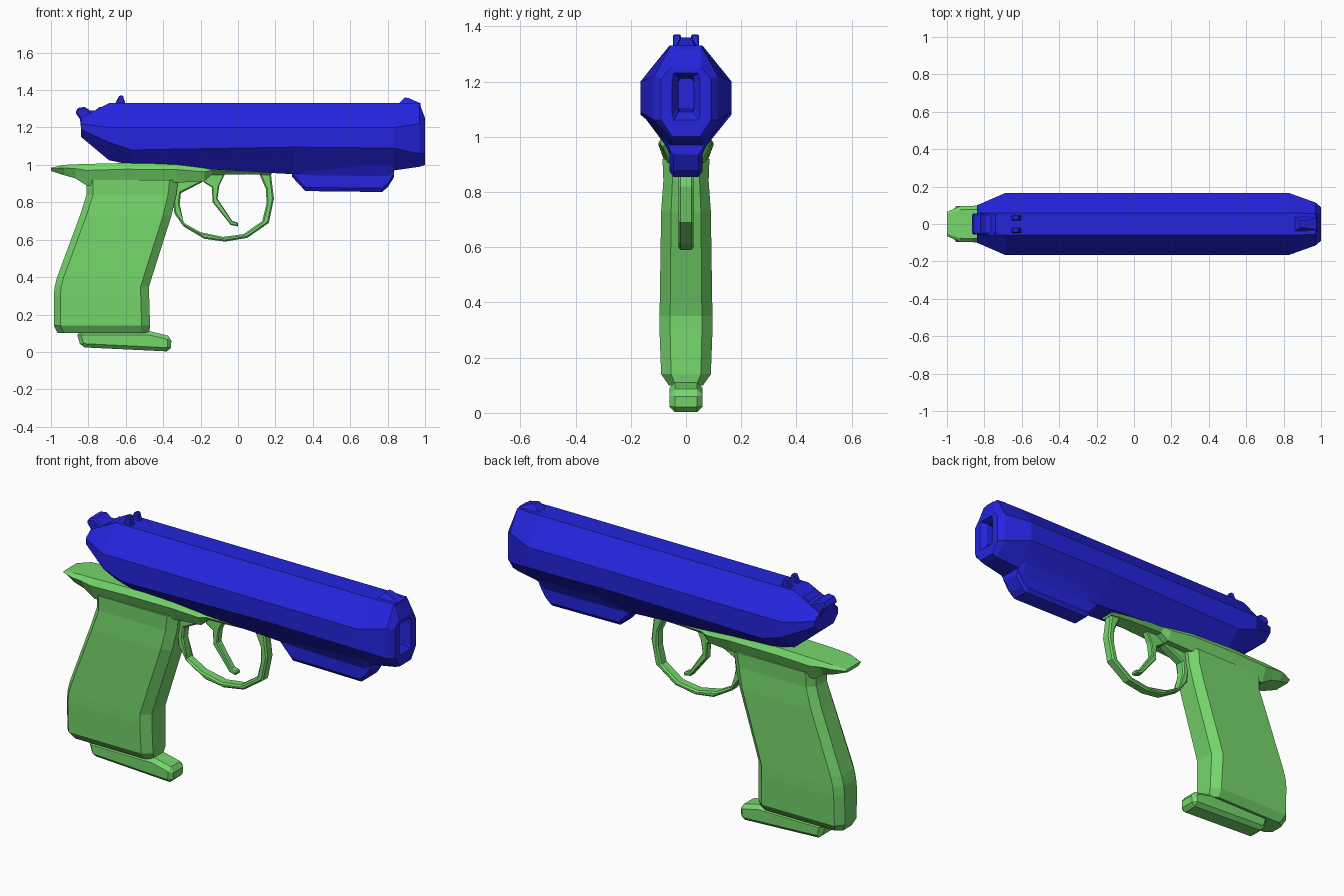
import bpy
import bmesh

old = bpy.data.objects.get("Cube")
if old:
    bpy.data.objects.remove(old, do_unlink=True)


def material(name, colour):
    m = bpy.data.materials.new(name)
    m.use_nodes = True
    m.diffuse_color = colour
    m.node_tree.nodes["Principled BSDF"].inputs["Base Color"].default_value = colour
    return m


blue = material("blue plastic", (0.018, 0.018, 0.74, 1))
green = material("green plastic", (0.18, 0.68, 0.15, 1))


def finish(name, bm, mat, bevel=0):
    bmesh.ops.recalc_face_normals(bm, faces=bm.faces)
    mesh = bpy.data.meshes.new(name)
    bm.to_mesh(mesh)
    bm.free()
    mesh.materials.append(mat)
    obj = bpy.data.objects.new(name, mesh)
    bpy.context.collection.objects.link(obj)
    if bevel:
        mod = obj.modifiers.new("chamfer", "BEVEL")
        mod.width = bevel
        mod.segments = 1
        mod.limit_method = "ANGLE"
        mod.angle_limit = 1.0
    return obj


def loft(name, rings, mat):
    """Skin matching closed rings of points and cap both ends."""
    bm = bmesh.new()
    loops = [[bm.verts.new(p) for p in ring] for ring in rings]
    n = len(loops[0])
    for a, b in zip(loops, loops[1:]):
        for i in range(n):
            j = (i + 1) % n
            bm.faces.new((a[i], a[j], b[j], b[i]))
    bm.faces.new(loops[0])
    bm.faces.new(loops[-1])
    return finish(name, bm, mat)


def prism(name, outline, half, mat, bevel=0, y=0):
    """Extrude a side outline (x, z) across the width."""
    bm = bmesh.new()
    face = bm.faces.new([bm.verts.new((x, y - half, z)) for x, z in outline])
    ext = bmesh.ops.extrude_face_region(bm, geom=[face])
    verts = [v for v in ext["geom"] if isinstance(v, bmesh.types.BMVert)]
    bmesh.ops.translate(bm, verts=verts, vec=(0, 2 * half, 0))
    return finish(name, bm, mat, bevel)


def mirrored(x, half):
    return [(x, y, z) for y, z in half] + [(x, -y, z) for y, z in reversed(half)]


# Eight-sided slide; the last rings fold inward to form the muzzle slot
# x, top half width, top z, side half width, side top z, side low z, bottom half width, bottom z
slide = [
    (-0.84, .06, 1.25, .10, 1.22, 1.19, .06, 1.15),
    (-0.69, .06, 1.33, .165, 1.2, 1.12, .06, 1.025),
    (-0.57, .06, 1.33, .165, 1.2, 1.08, .07, 1.0),
    (0.30, .06, 1.33, .165, 1.2, 1.095, .06, .95),
    (0.83, .06, 1.33, .165, 1.2, 1.09, .06, .97),
    (0.97, .055, 1.33, .115, 1.22, 1.06, .05, .99),
    (1.00, .055, 1.25, .09, 1.21, 1.06, .05, 1.0),
    (1.00, .045, 1.23, .05, 1.2, 1.08, .045, 1.06),
    (0.97, .025, 1.22, .03, 1.2, 1.1, .025, 1.09),
    (0.88, .02, 1.21, .025, 1.2, 1.1, .02, 1.1),
]
loft("slide", [mirrored(x, [(a, b), (c, d), (c, e), (f, g)])
               for x, a, b, c, d, e, f, g in slide], blue)

# Sights and hammer on top of the slide
loft("front_sight", [mirrored(x, [(t, z), (.05, 1.31)]) for x, t, z in
     [(.86, .035, 1.33), (.89, .02, 1.36), (.91, .02, 1.358), (.975, .03, 1.33)]], blue)
for side, label in ((1, "left"), (-1, "right")):
    prism("rear_sight_" + label, [(-.66, 1.32), (-.635, 1.37), (-.615, 1.37), (-.6, 1.32)],
          .014, blue, .004, side * .033)
prism("hammer", [(-.87, 1.28), (-.855, 1.305), (-.82, 1.31), (-.79, 1.29), (-.765, 1.29),
                 (-.74, 1.31), (-.715, 1.31), (-.69, 1.33), (-.65, 1.28), (-.75, 1.2),
                 (-.84, 1.2), (-.845, 1.245)], .055, blue, .008)

# Rail block hanging below the barrel
loft("under_rail", [mirrored(x, [(w, 1.0), (.06, t), (.06, b + .02), (.045, b)]) for x, w, t, b in
     [(.29, .08, .96, .935), (.36, .09, .945, .86), (.77, .09, .94, .855),
      (.80, .09, .94, .88), (.835, .08, .96, .935)]], blue)

# Frame with rear tang: x, half width, bottom z, top z
frame = [(-1.0, .065, .968, .985), (-.93, .095, .945, 1.0), (-.87, .097, .928, 1.003),
         (-.81, .1, .89, 1.005), (-.6, .1, .9, 1.01), (-.33, .095, .905, 1.005),
         (-.18, .085, .912, .985), (-.14, .075, .948, .98), (.05, .06, .95, .97),
         (.18, .045, .945, .965)]
loft("frame", [mirrored(x, [(w * .8, t), (w, t * .7 + b * .3), (w * .7, b)])
               for x, w, b, t in frame], green)

# Raked grip: z, back x, front x, half width
grip = [(.10, -.965, -.475, .062), (.14, -.985, -.47, .09), (.30, -.985, -.475, .096),
        (.35, -.98, -.475, .096), (.40, -.967, -.46, .095), (.73, -.845, -.355, .09),
        (.84, -.81, -.33, .082), (.92, -.81, -.32, .085)]
rings = []
for z, back, front, w in grip:
    half = [(front, w * .6), (front - .045, w), (back + .035, w), (back, w * .55)]
    rings.append([(x, y, z) for x, y in half] + [(x, -y, z) for x, y in reversed(half)])
loft("grip", rings, green)

# Magazine base plate
prism("magazine_base", [(-.865, .11), (-.84, .025), (-.36, .002), (-.355, .08),
                        (-.385, .09), (-.47, .11)], .06, green, .02)

# Trigger guard and trigger
outer = [(.175, .96), (.192, .82), (.165, .69), (.05, .61), (-.07, .59), (-.18, .605),
         (-.29, .67), (-.34, .74), (-.36, .93)]
inner = [(-.18, .93), (-.19, .908), (-.305, .85), (-.312, .79), (-.29, .69), (-.2, .64),
         (-.08, .615), (.03, .63), (.13, .7), (.152, .79), (.15, .87), (.11, .96)]
prism("trigger_guard", outer + inner, .028, green, .008)
prism("trigger", [(-.19, .95), (-.18, .905), (-.14, .88), (-.135, .8), (-.04, .68), (0, .67),
                  (0, .692), (-.03, .7), (-.11, .82), (-.1, .89), (-.07, .95)],
      .02, green, .005)
